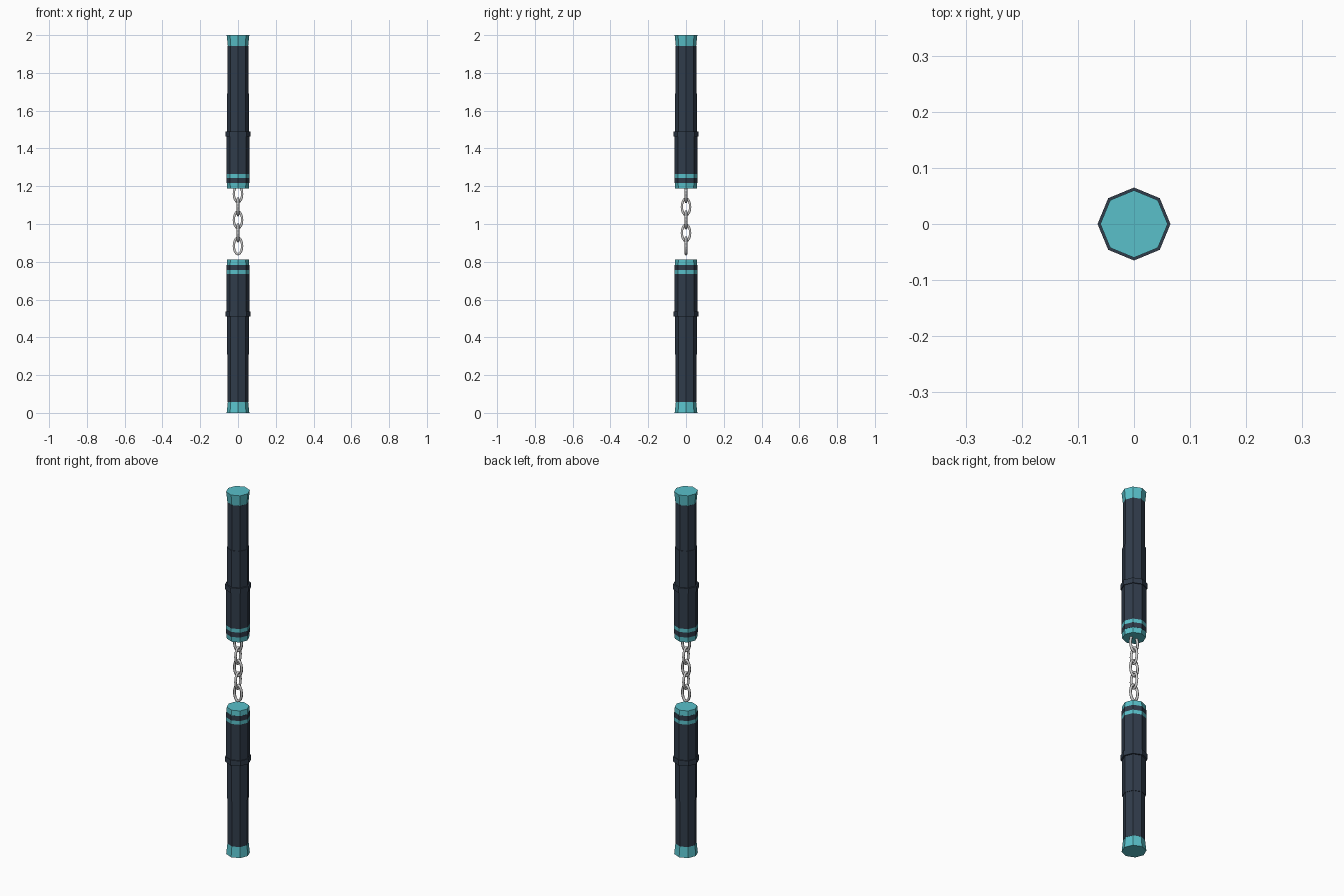
import bpy, bmesh, math
from mathutils import Vector

if "Cube" in bpy.data.objects:
    bpy.data.objects.remove(bpy.data.objects["Cube"])


def material(name, rgb):
    m = bpy.data.materials.new(name)
    m.diffuse_color = (*rgb, 1)
    m.use_nodes = True
    m.node_tree.nodes["Principled BSDF"].inputs["Base Color"].default_value = m.diffuse_color
    return m


DARK = material("dark_grip", (0.03, 0.045, 0.07))
TEAL = material("teal_trim", (0.10, 0.53, 0.59))
SIDES = 8


def lathe(name, profile, mat, flip):
    """Closed octagonal solid from (radius, z); flip mirrors it about z = 1."""
    bm = bmesh.new()
    rings = []
    for r, z in profile:
        z = 2 - z if flip else z
        rings.append([bm.verts.new((r * math.cos(2 * math.pi * i / SIDES),
                                    r * math.sin(2 * math.pi * i / SIDES), z))
                      for i in range(SIDES)])
    for a, b in zip(rings, rings[1:]):
        for i in range(SIDES):
            j = (i + 1) % SIDES
            bm.faces.new((a[i], a[j], b[j], b[i]))
    bm.faces.new(rings[0])
    bm.faces.new(rings[-1])
    bmesh.ops.recalc_face_normals(bm, faces=bm.faces)
    mesh = bpy.data.meshes.new(name)
    bm.to_mesh(mesh)
    bm.free()
    mesh.materials.append(mat)
    ob = bpy.data.objects.new(name, mesh)
    bpy.context.collection.objects.link(ob)


# Handle parts, described for the upper handle
PARTS = [
    ("end_cap", [(0.054, 1.942), (0.060, 2.0)], TEAL),
    ("shaft", [(0.057, 1.49), (0.057, 1.692), (0.0545, 1.692), (0.0545, 1.942)], DARK),
    ("ring", [(0.065, 1.462), (0.065, 1.490)], DARK),
    ("grip", [(0.060, 1.264), (0.060, 1.462)], DARK),
    ("stripe", [(0.060, 1.244), (0.060, 1.264)], TEAL),
    ("dark_stripe", [(0.060, 1.217), (0.060, 1.244)], DARK),
    ("chain_collar", [(0.057, 1.189), (0.059, 1.217)], TEAL),
]
for prefix, flip in (("upper_", False), ("lower_", True)):
    for name, profile, mat in PARTS:
        lathe(prefix + name, profile, mat, flip)


# Chain of oval links, alternately turned a quarter
def link(name, z, turned):
    curve = bpy.data.curves.new(name, "CURVE")
    curve.dimensions = "3D"
    curve.bevel_depth = 0.007
    curve.bevel_resolution = 1
    n = 16
    spline = curve.splines.new("POLY")
    spline.points.add(n - 1)
    spline.use_cyclic_u = True
    for i, p in enumerate(spline.points):
        t = 2 * math.pi * i / n
        w, h = 0.022 * math.cos(t), 0.044 * math.sin(t)
        p.co = (0, w, h, 1) if turned else (w, 0, h, 1)
    ob = bpy.data.objects.new(name, curve)
    ob.location = Vector((0, 0, z))
    bpy.context.collection.objects.link(ob)


for k in range(5):
    link(f"chain_link_{k + 1}", 0.884 + 0.069 * k, k % 2 == 1)
